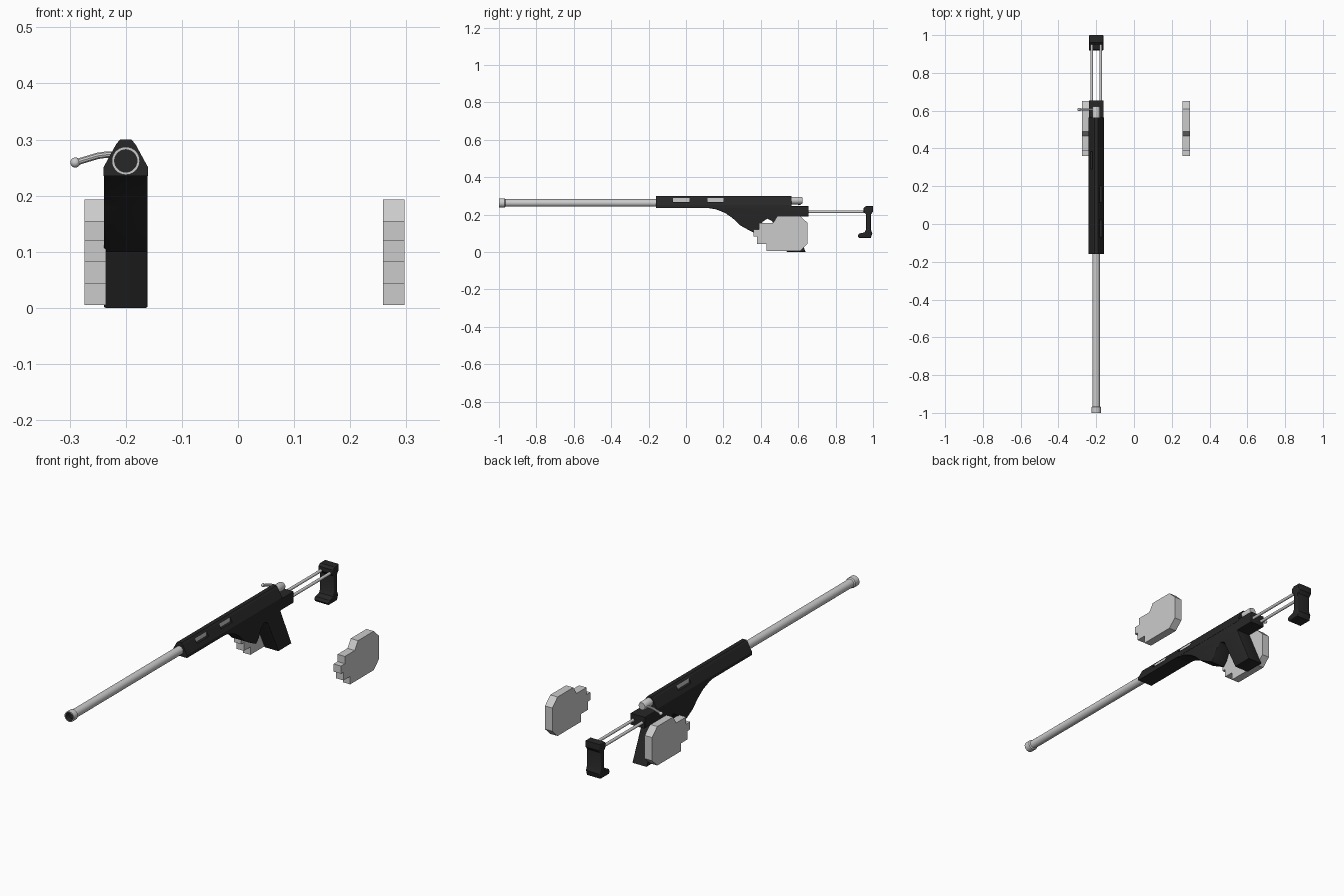
import bpy, bmesh, math
from mathutils import Vector, Matrix

cube = bpy.data.objects.get("Cube")
if cube:
    bpy.data.objects.remove(cube)

CX = -0.2  # centre line of the rifle


def material(name, value):
    m = bpy.data.materials.new(name)
    m.use_nodes = True
    colour = (value, value, value, 1)
    m.diffuse_color = colour
    m.node_tree.nodes["Principled BSDF"].inputs["Base Color"].default_value = colour
    return m


black = material("matte black", 0.02)
steel = material("light grey", 0.6)


def finish(name, bm, mats, smooth=True):
    bmesh.ops.recalc_face_normals(bm, faces=bm.faces[:])
    mesh = bpy.data.meshes.new(name)
    bm.to_mesh(mesh)
    bm.free()
    obj = bpy.data.objects.new(name, mesh)
    bpy.context.collection.objects.link(obj)
    for m in mats:
        mesh.materials.append(m)
    if smooth:
        bpy.ops.object.select_all(action='DESELECT')
        bpy.context.view_layer.objects.active = obj
        obj.select_set(True)
        bpy.ops.object.shade_smooth_by_angle(angle=math.radians(35))
    return obj


def side_prism(name, outline, x0, x1, mat, bevel=0.0, smooth=True):
    """Extrude a (y, z) outline along x and round its two rims."""
    bm = bmesh.new()
    face = bm.faces.new([bm.verts.new((x0, y, z)) for y, z in outline])
    ext = bmesh.ops.extrude_face_region(bm, geom=[face])
    moved = [v for v in ext["geom"] if isinstance(v, bmesh.types.BMVert)]
    bmesh.ops.translate(bm, verts=moved, vec=(x1 - x0, 0, 0))
    if bevel:
        rims = [e for e in bm.edges if abs(e.verts[0].co.x - e.verts[1].co.x) < 1e-5]
        bmesh.ops.bevel(bm, geom=rims, offset=bevel, segments=3, profile=0.5,
                        affect='EDGES', clamp_overlap=True)
    return finish(name, bm, [mat], smooth)


def box(name, x, y, z, mat):
    outline = [(y[0], z[0]), (y[1], z[0]), (y[1], z[1]), (y[0], z[1])]
    return side_prism(name, outline, x[0], x[1], mat, smooth=False)


def lathe(name, profile, x, z, mats, inner_from=None):
    """Spin (radius, y) points round an axis along y."""
    bm = bmesh.new()
    verts = [bm.verts.new((r, y, 0)) for r, y in profile]
    edges = [bm.edges.new(pair) for pair in zip(verts, verts[1:])]
    bmesh.ops.spin(bm, geom=verts + edges, cent=(0, 0, 0), axis=(0, 1, 0),
                   angle=math.tau, steps=28)
    bmesh.ops.remove_doubles(bm, verts=bm.verts[:], dist=1e-5)
    if inner_from:
        for f in bm.faces:
            c = f.calc_center_median()
            if c.y > inner_from[0] and c.y < inner_from[1] and math.hypot(c.x, c.z) < inner_from[2]:
                f.material_index = 1
    bmesh.ops.translate(bm, verts=bm.verts[:], vec=(x, 0, z))
    return finish(name, bm, mats)


# Barrel with a raised muzzle ring and a dark bore
lathe("barrel", [(0, -0.1), (0.02, -0.1), (0.02, -0.965), (0.025, -0.97), (0.025, -1),
                 (0.02, -1), (0.02, -0.975), (0, -0.975)],
      CX, 0.262, [steel, black], (-0.999, -0.97, 0.0202))

# Receiver: ridged top section running along y
half = [(0.04, 0.235), (0.04, 0.25), (0.017, 0.292), (0.01, 0.3)]
section = half + [(-x, z) for x, z in reversed(half)]
bm = bmesh.new()
front = bm.faces.new([bm.verts.new((CX + x, -0.16, z)) for x, z in section])
ext = bmesh.ops.extrude_face_region(bm, geom=[front])
bmesh.ops.translate(bm, vec=(0, 0.725, 0),
                    verts=[v for v in ext["geom"] if isinstance(v, bmesh.types.BMVert)])
receiver = finish("receiver", bm, [black], smooth=False)

# Openings cut in the receiver, each backed by a bright strip
openings = [("front_vent", 1, -0.07, 0.02), ("rear_vent", 1, 0.115, 0.2),
            ("ejection_port", -1, 0.29, 0.385)]
for name, side, y0, y1 in openings:
    xs = sorted((CX + side * 0.015, CX + side * 0.06))
    cutter = box(name + "_cutter", xs, (y0, y1), (0.268, 0.289), black)
    cutter.hide_render = True
    cutter.hide_viewport = True
    cutter.display_type = 'WIRE'
    mod = receiver.modifiers.new(name, 'BOOLEAN')
    mod.operation = 'DIFFERENCE'
    mod.solver = 'EXACT'
    mod.object = cutter
    strip = sorted((CX + side * 0.013, CX + side * 0.018))
    box(name + "_strip", strip, (y0, y1), (0.268, 0.289), steel)

# Bake the cuts, then drop the cutters
bpy.context.view_layer.update()
cut_mesh = bpy.data.meshes.new_from_object(
    receiver.evaluated_get(bpy.context.evaluated_depsgraph_get()))
receiver.modifiers.clear()
receiver.data = cut_mesh
for name, *_ in openings:
    bpy.data.objects.remove(bpy.data.objects[name + "_cutter"])

# Lower body with swept belly, finger notch, raked grip and rear block
side_prism("lower_body_and_grip",
           [(0.08, 0.245), (0.1, 0.238), (0.16, 0.228), (0.21, 0.208), (0.25, 0.18),
            (0.29, 0.142), (0.33, 0.12), (0.37, 0.1), (0.39, 0.12), (0.41, 0.162),
            (0.435, 0.178), (0.46, 0.165), (0.54, 0.0), (0.64, 0.0), (0.555, 0.19),
            (0.655, 0.19), (0.655, 0.245)],
           CX - 0.039, CX + 0.039, black, bevel=0.01)

# Bolt, its bent handle and knob
lathe("bolt", [(0, 0.55), (0.02, 0.55), (0.02, 0.615), (0.017, 0.622), (0, 0.622)],
      CX, 0.275, [steel])
curve = bpy.data.curves.new("bolt_handle_path", 'CURVE')
curve.dimensions = '3D'
curve.bevel_depth = 0.006
curve.bevel_resolution = 3
curve.use_fill_caps = True
path = [(-0.2, 0.273), (-0.235, 0.273), (-0.25, 0.271), (-0.29, 0.259)]
spline = curve.splines.new('POLY')
spline.points.add(len(path) - 1)
for p, (x, z) in zip(spline.points, path):
    p.co = (x, 0.606, z, 1)
temp = bpy.data.objects.new("bolt_handle_path", curve)
bpy.context.collection.objects.link(temp)
bpy.context.view_layer.update()
bm = bmesh.new()
bm.from_mesh(temp.evaluated_get(bpy.context.evaluated_depsgraph_get()).to_mesh())
bpy.data.objects.remove(temp)
finish("bolt_handle", bm, [steel])
bm = bmesh.new()
bmesh.ops.create_uvsphere(bm, u_segments=16, v_segments=10, radius=0.009,
                          matrix=Matrix.Translation(Vector((-0.29, 0.606, 0.259))))
finish("bolt_knob", bm, [steel])

# Twin stock rods
for name, side in (("left_stock_rod", 1), ("right_stock_rod", -1)):
    lathe(name, [(0, 0.62), (0.007, 0.62), (0.007, 0.975), (0, 0.975)],
          CX + side * 0.024, 0.215, [steel])

# Butt plate with flared top and forward toe
side_prism("butt_plate",
           [(0.95, 0.215), (0.95, 0.235), (0.962, 0.245), (1.0, 0.245), (1.0, 0.215),
            (0.988, 0.2), (0.988, 0.12), (0.996, 0.1), (0.988, 0.075), (0.925, 0.075),
            (0.918, 0.085), (0.925, 0.098), (0.955, 0.105), (0.963, 0.122), (0.963, 0.2)],
           CX - 0.038, CX + 0.038, black, bevel=0.004)

# Two matching stepped blocks, one beside the grip and one standing apart
steps = [(0.43, 0.005), (0.61, 0.005), (0.65, 0.043), (0.65, 0.155), (0.61, 0.193),
         (0.49, 0.193), (0.465, 0.155), (0.39, 0.155), (0.39, 0.12), (0.36, 0.12),
         (0.36, 0.083), (0.38, 0.083), (0.38, 0.043), (0.43, 0.043)]
for name, x0 in (("right_block", -0.274), ("left_block", 0.258)):
    side_prism(name, steps, x0, x0 + 0.039, steel, smooth=False)
